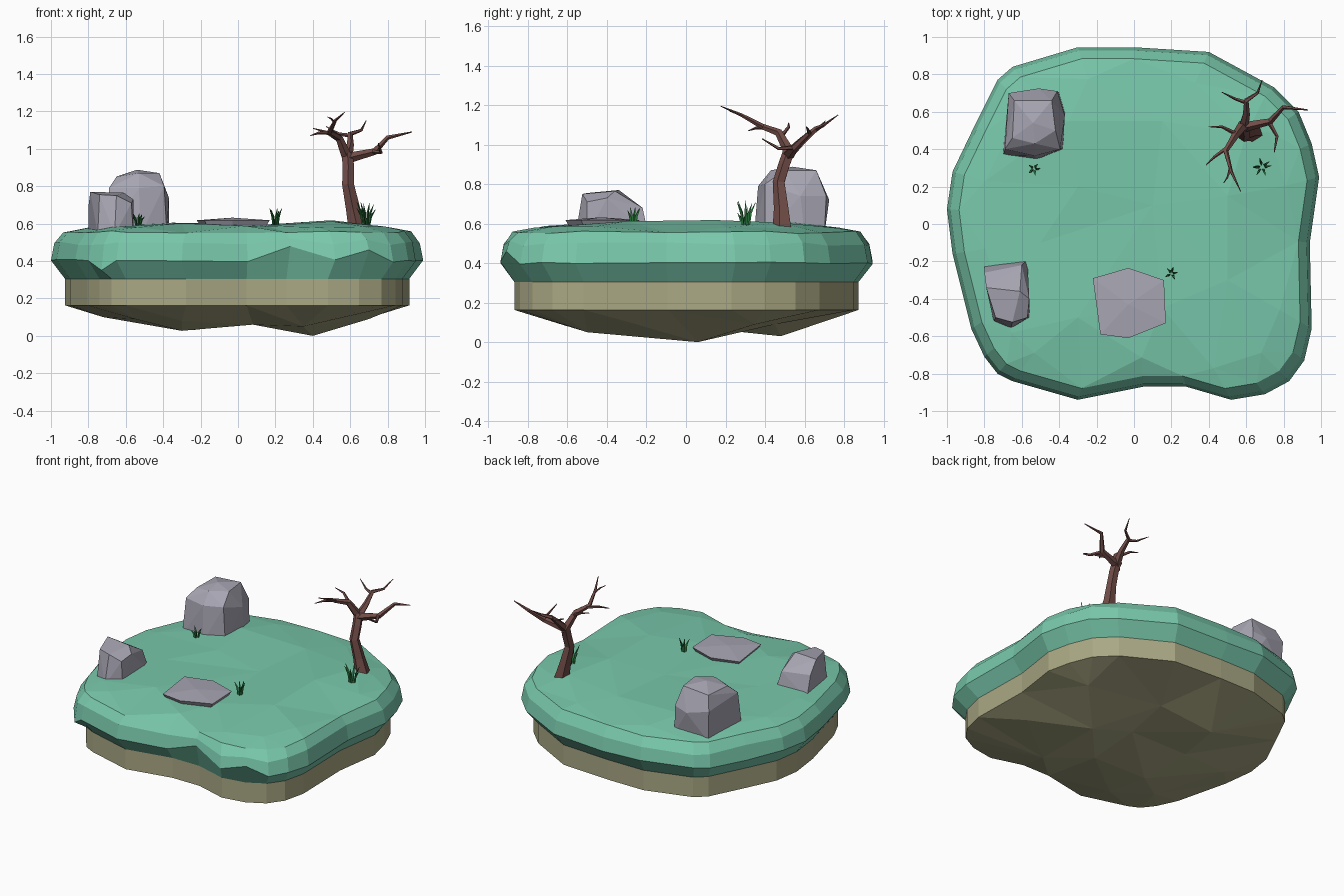
import bpy, bmesh, math, random
from mathutils import Vector
from mathutils.geometry import delaunay_2d_cdt

if "Cube" in bpy.data.objects:
    bpy.data.objects.remove(bpy.data.objects["Cube"])

random.seed(4)


def material(name, rgb):
    m = bpy.data.materials.new(name)
    m.diffuse_color = (*rgb, 1)
    m.use_nodes = True
    m.node_tree.nodes["Principled BSDF"].inputs["Base Color"].default_value = m.diffuse_color
    return m


GRASS = material("turf", (0.19, 0.58, 0.41))
SOIL = material("soil", (0.40, 0.39, 0.23))
STONE = material("stone", (0.39, 0.38, 0.45))
BARK = material("bark", (0.17, 0.075, 0.065))
BLADE = material("blade", (0.02, 0.17, 0.04))


def finish(name, bm, mat):
    bmesh.ops.recalc_face_normals(bm, faces=bm.faces)
    me = bpy.data.meshes.new(name)
    bm.to_mesh(me)
    bm.free()
    me.materials.append(mat)
    ob = bpy.data.objects.new(name, me)
    bpy.context.collection.objects.link(ob)
    return ob


def bridge(bm, a, b):
    n = len(a)
    for i in range(n):
        bm.faces.new((a[i], a[(i + 1) % n], b[(i + 1) % n], b[i]))


def fill(bm, ring, inner):
    """Triangulate the inside of a ring through loose inner points."""
    verts = ring + [bm.verts.new(p) for p in inner]
    res = delaunay_2d_cdt([v.co.xy for v in verts], [], [list(range(len(ring)))], 1, 1e-5)
    for f in res[2]:
        bm.faces.new([verts[res[3][i][0]] for i in f])


# Island outline, counterclockwise from the right
OUT = [(.99, .25), (.95, .43), (.88, .6), (.75, .73), (.40, .92), (0, .945), (-.3, .945),
       (-.65, .84), (-.73, .77), (-.85, .53), (-.97, .28), (-1, .08), (-.97, -.16),
       (-.87, -.56), (-.80, -.71), (-.73, -.80), (-.65, -.84), (-.3, -.94), (.05, -.87),
       (.28, -.87), (.52, -.94), (.70, -.91), (.83, -.84), (.91, -.73), (.95, -.56), (.94, -.1)]


def outline(bm, s, z, jitter=0, lift={}):
    return [bm.verts.new((x * s, y * s, z + random.uniform(-jitter, jitter) + lift.get(i, 0)))
            for i, (x, y) in enumerate(OUT)]


# Grass cap: overhanging rounded rim and gently uneven top
bm = bmesh.new()
rings = [outline(bm, .925, .305),
         outline(bm, 1, .402, .008, {19: .08, 21: .065, 15: -.05}),
         outline(bm, .982, .495, .01, {19: .03, 21: .02}),
         outline(bm, .935, .556, .006)]
for a, b in zip(rings, rings[1:]):
    bridge(bm, a, b)
inner = [(x * .82, y * .82, .583 + random.uniform(-.005, .005)) for x, y in OUT[::2]]
inner += [(-.3, -.5, .602), (.15, -.45, .588), (.5, -.3, .612), (.5, .15, .618), (.1, .1, .59),
          (-.3, .2, .60), (-.5, -.1, .592), (-.35, .55, .605), (.15, .55, .595), (.6, .48, .605)]
fill(bm, rings[-1], inner)
finish("grass_cap", bm, GRASS)

# Soil: straight wall and craggy underside
bm = bmesh.new()
top, low = outline(bm, .925, .305), outline(bm, .925, .163)
bridge(bm, top, low)
fill(bm, low, [(.4, .06, 0), (-.3, -.25, .027), (-.25, .48, .03), (.1, .1, .07), (.08, -.3, .06),
               (.15, .45, .09), (-.35, .1, .07), (-.72, .05, .10), (.35, -.5, .05),
               (-.3, -.6, .08), (.68, .35, .09), (.7, -.25, .09), (-.55, -.45, .09)])
finish("soil_base", bm, SOIL)


# Rocks: convex hulls of a few corner points
def rock(name, pts):
    bm = bmesh.new()
    for p in pts:
        bm.verts.new(p)
    bmesh.ops.convex_hull(bm, input=bm.verts)
    bmesh.ops.delete(bm, geom=[v for v in bm.verts if not v.link_faces], context='VERTS')
    bmesh.ops.dissolve_limit(bm, angle_limit=math.radians(4), verts=bm.verts, edges=bm.edges)
    finish(name, bm, STONE)


rock("tall_boulder",
     [(x, y, .54) for x, y in [(-.70, .37), (-.52, .345), (-.38, .4), (-.37, .6), (-.4, .7), (-.66, .69)]]
     + [(-.69, .40, .79), (-.53, .365, .79), (-.395, .4, .80), (-.37, .58, .74), (-.41, .71, .74),
        (-.51, .725, .72), (-.67, .70, .76), (-.65, .46, .85), (-.53, .43, .87), (-.54, .54, .888),
        (-.42, .5, .87), (-.44, .66, .87), (-.64, .66, .855)])
rock("small_boulder",
     [(x, y, .54) for x, y in [(-.8, -.22), (-.57, -.19), (-.56, -.5), (-.66, -.56), (-.75, -.52)]]
     + [(-.80, -.26, .69), (-.60, -.22, .68), (-.79, -.34, .77), (-.61, -.36, .765),
        (-.56, -.4, .73), (-.57, -.5, .71), (-.65, -.525, .75), (-.74, -.5, .755)])
slab = [(-.22, -.29), (-.03, -.235), (.16, -.3), (.17, -.53), (-.03, -.61), (-.18, -.59)]
rock("flat_stone",
     [(x, y, .618) for x, y in slab]
     + [(-.03 + (x + .03) * .85, -.43 + (y + .43) * .85, .57) for x, y in slab]
     + [(-.03, -.43, .632)])


# Tapered faceted limb along a path of (x, y, z, radius)
def limb(bm, path, sides=5):
    pts = [Vector(p[:3]) for p in path]
    prev = None
    for i, p in enumerate(pts):
        d = (pts[min(i + 1, len(pts) - 1)] - pts[max(i - 1, 0)]).normalized()
        u = Vector((0, 1, 0)) if abs(d.y) < .8 else Vector((1, 0, 0))
        if prev:
            u = prev
        u = (u - d * u.dot(d)).normalized()
        prev, w = u, d.cross(u)
        r = path[i][3]
        ring = [bm.verts.new(p + r * (math.cos(t) * u + math.sin(t) * w))
                for t in (2 * math.pi * (k + .5) / sides for k in range(sides))]
        if i:
            bridge(bm, last, ring)
        else:
            bm.faces.new(ring)
        last = ring
    bm.faces.new(last)


# Bare tree: trunk, three boughs and twigs
bm = bmesh.new()
for path in [
    [(.64, .49, .57, .052), (.615, .485, .68, .04), (.588, .472, .81, .033), (.59, .50, .90, .032),
     (.585, .525, .97, .032)],
    # right bough
    [(.585, .52, .95, .03), (.73, .55, .985, .019), (.80, .625, 1.06, .012), (.93, .61, 1.09, .003)],
    [(.72, .55, .985, .014), (.765, .47, .98, .009), (.75, .385, 1.03, .003)],
    # back bough
    [(.585, .52, .95, .028), (.60, .59, 1.02, .02), (.60, .66, 1.08, .014), (.66, .70, 1.10, .008),
     (.685, .77, 1.15, .002)],
    [(.60, .65, 1.07, .012), (.54, .67, 1.08, .008), (.47, .705, 1.12, .002)],
    # front bough
    [(.585, .53, .95, .03), (.54, .47, 1.06, .021), (.49, .39, 1.09, .015), (.52, .28, 1.15, .009),
     (.57, .175, 1.195, .002)],
    [(.50, .41, 1.085, .012), (.43, .36, 1.085, .008), (.385, .315, 1.07, .002)],
    [(.515, .30, 1.14, .008), (.50, .25, 1.16, .005), (.48, .22, 1.17, .002)],
    [(.55, .48, 1.04, .013), (.47, .52, 1.09, .008), (.40, .52, 1.11, .002)],
]:
    limb(bm, path)
finish("bare_tree", bm, BARK)


# Grass tufts: outward-bent pointed blades
def tuft(name, x, y, height, spread, count):
    bm = bmesh.new()
    for k in range(count):
        a = 2 * math.pi * k / count + random.uniform(-.4, .4)
        c, s = math.cos(a) * spread, math.sin(a) * spread
        h = height * random.uniform(.6, 1)
        limb(bm, [(x + c * .3, y + s * .3, .585, .007), (x + c * .5, y + s * .5, .60 + h * .5, .008),
                  (x + c, y + s, .60 + h, .001)], 3)
    finish(name, bm, BLADE)


tuft("grass_tuft_tree", .685, .305, .12, .05, 7)
tuft("grass_tuft_slab", .20, -.265, .085, .035, 5)
tuft("grass_tuft_boulder", -.535, .295, .06, .035, 5)
